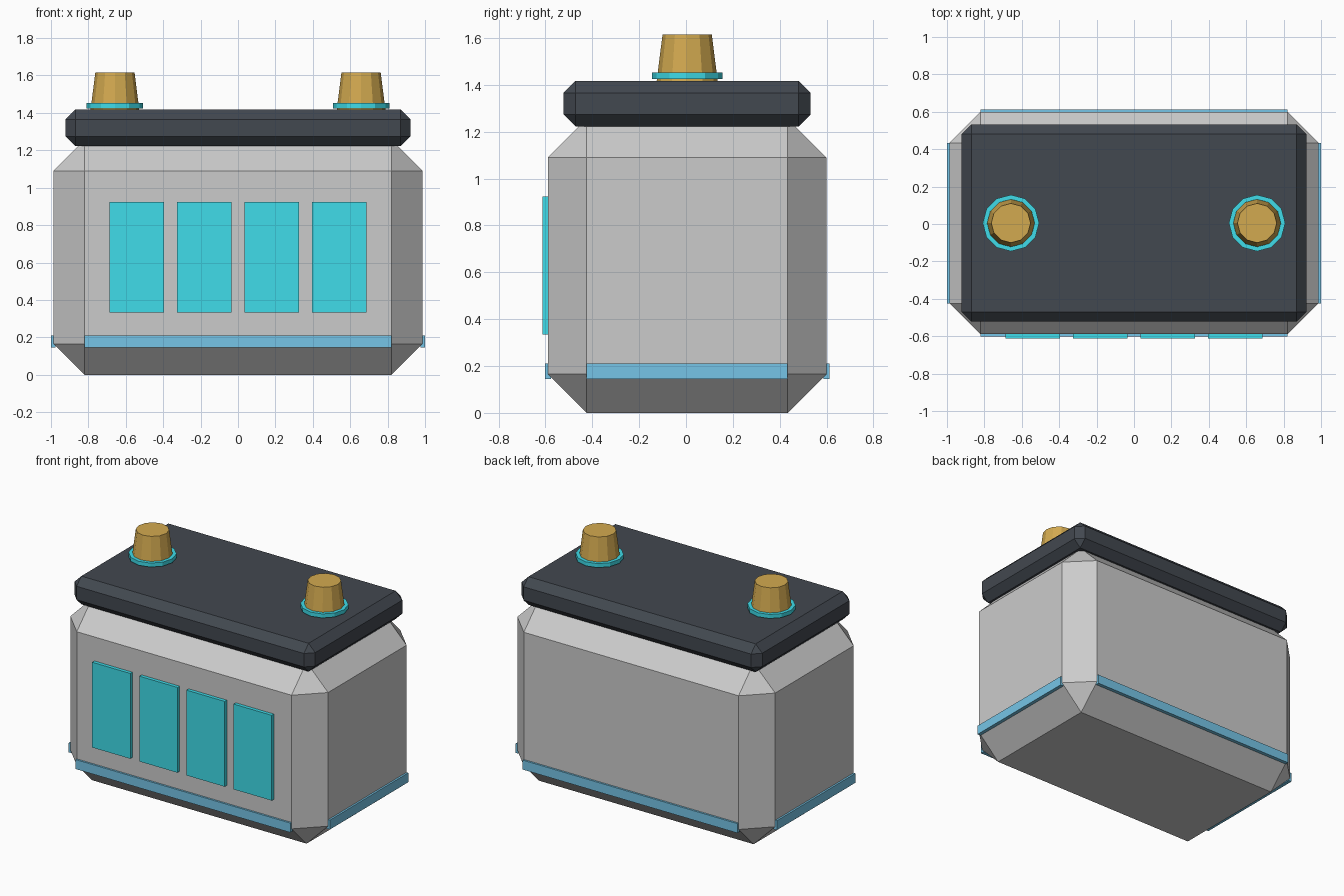
import bpy, bmesh, math

if "Cube" in bpy.data.objects:
    bpy.data.objects.remove(bpy.data.objects["Cube"])

YC = 0.005  # shared depth centre of the case


def material(name, rgb):
    m = bpy.data.materials.new(name)
    m.diffuse_color = (*rgb, 1)
    m.use_nodes = True
    m.node_tree.nodes["Principled BSDF"].inputs["Base Color"].default_value = m.diffuse_color
    return m


lid_mat = material("dark_plastic", (0.055, 0.065, 0.08))
brass = material("brass", (0.65, 0.40, 0.08))
cyan = material("cyan", (0.05, 0.72, 0.82))
blue = material("blue", (0.18, 0.56, 0.80))


def add_object(name, bm, mat=None):
    bmesh.ops.recalc_face_normals(bm, faces=bm.faces)
    me = bpy.data.meshes.new(name)
    bm.to_mesh(me)
    bm.free()
    ob = bpy.data.objects.new(name, me)
    bpy.context.collection.objects.link(ob)
    if mat:
        me.materials.append(mat)
    return ob


def box(name, x, y, z, mat=None, chamfer=0):
    """Box from (min, max) ranges, with optional flat chamfer on all edges."""
    bm = bmesh.new()
    bmesh.ops.create_cube(bm, size=1)
    for v in bm.verts:
        v.co = [r[0] + (c + 0.5) * (r[1] - r[0]) for c, r in zip(v.co, (x, y, z))]
    if chamfer:
        bmesh.ops.bevel(bm, geom=bm.edges[:], offset=chamfer, segments=1,
                        profile=0.5, affect='EDGES')
    return add_object(name, bm, mat)


def ring(name, centre, r_in, r_out, z0, z1, mat, sides=12):
    """Square-section ring."""
    bm = bmesh.new()
    loops = []
    for i in range(sides):
        a = 2 * math.pi * i / sides
        loops.append([bm.verts.new((centre[0] + r * math.cos(a), centre[1] + r * math.sin(a), z))
                      for r, z in ((r_in, z0), (r_out, z0), (r_out, z1), (r_in, z1))])
    for i in range(sides):
        a, b = loops[i], loops[(i + 1) % sides]
        for k in range(4):
            n = (k + 1) % 4
            bm.faces.new((a[k], b[k], b[n], a[n]))
    return add_object(name, bm, mat)


# Chamfered case and lid
box("case", (-0.987, 0.987), (YC - 0.594, YC + 0.594), (0, 1.255), chamfer=0.165)
box("lid", (-0.921, 0.921), (YC - 0.527, YC + 0.527), (1.222, 1.417), lid_mat, 0.051)

# Trim strips near the base, one per side
for s, fb, lr in ((-1, "front", "left"), (1, "back", "right")):
    ys = sorted((YC + s * 0.607, YC + s * 0.582))
    box(fb + "_trim", (-0.822, 0.822), ys, (0.145, 0.21), blue)
    xs = sorted((s * 1.0, s * 0.975))
    box(lr + "_trim", xs, (YC - 0.429, YC + 0.429), (0.145, 0.21), blue)

# Four charge panels on the front
for i in range(4):
    cx = (i - 1.5) * 0.361
    box(f"charge_panel_{i + 1}", (cx - 0.146, cx + 0.146), (-0.613, -0.583),
        (0.334, 0.924), cyan)

# Tapered terminals with collars
for s, side in ((-1, "left"), (1, "right")):
    bm = bmesh.new()
    bmesh.ops.create_cone(bm, cap_ends=True, segments=12,
                          radius1=0.131, radius2=0.105, depth=0.205)
    # point a corner along the x axis, then move onto the lid
    bmesh.ops.translate(bm, verts=bm.verts, vec=(s * 0.658, YC, 1.5125))
    add_object(side + "_terminal", bm, brass)
    ring(side + "_terminal_collar", (s * 0.658, YC), 0.127, 0.151, 1.424, 1.452, cyan)
